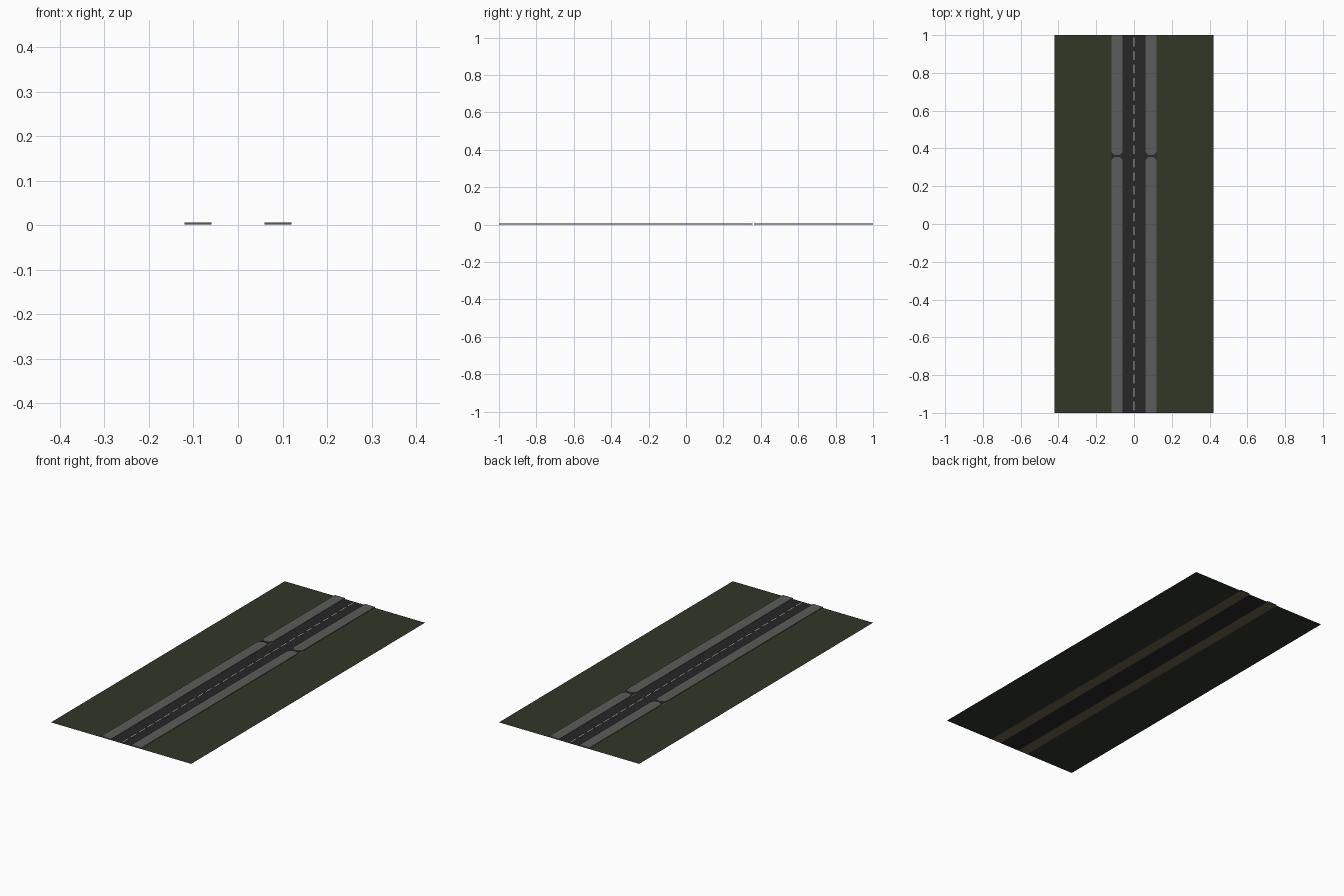
import bpy, bmesh, math

if "Cube" in bpy.data.objects:
    bpy.data.objects.remove(bpy.data.objects["Cube"])

def mat(name, rgb):
    m = bpy.data.materials.new(name)
    m.diffuse_color = tuple((c / 255) ** 2.2 for c in rgb) + (1,)
    m.use_nodes = True
    m.node_tree.nodes["Principled BSDF"].inputs["Base Color"].default_value = m.diffuse_color
    return m

GRASS = mat("dark_grass", (52, 58, 44))
ROAD = mat("asphalt", (43, 43, 44))
PAVE = mat("pavement_grey", (92, 92, 90))
BASE = mat("olive_base", (103, 99, 73))
LINE = mat("line_grey", (175, 175, 175))

HALF_ROAD, OUTER, EDGE = 0.06, 0.12, 0.42
KERB, CROSS_Y, GAP, R = 0.006, 0.36, 0.004, 0.028

def finish(name, bm, material):
    me = bpy.data.meshes.new(name)
    bm.to_mesh(me)
    bm.free()
    me.materials.append(material)
    ob = bpy.data.objects.new(name, me)
    bpy.context.collection.objects.link(ob)

def rect(bm, x0, x1, y0, y1, z):
    bm.faces.new([bm.verts.new((x, y, z)) for x, y in
                  ((x0, y0), (x1, y0), (x1, y1), (x0, y1))])

def plate(name, x0, x1, y0, y1, z, material):
    bm = bmesh.new()
    rect(bm, x0, x1, y0, y1, z)
    finish(name, bm, material)

def pavement(name, cx, y_end, y_round):
    """Slab with square corners at y_end and rounded corners at y_round."""
    w = (OUTER - HALF_ROAD) / 2
    d = 1 if y_round > y_end else -1
    pts = [(cx - w, y_end), (cx + w, y_end)]
    for start, sx in ((0, 1), (90, -1)):
        for i in range(7):
            a = math.radians(start + 15 * i)
            pts.append((cx + sx * (w - R) + R * math.cos(a),
                        y_round - d * R + d * R * math.sin(a)))
    bm = bmesh.new()
    f = bm.faces.new([bm.verts.new((x, y, 0.0015)) for x, y in pts])
    ext = bmesh.ops.extrude_face_region(bm, geom=[f], use_keep_orig=True)
    top = [g for g in ext["geom"] if isinstance(g, bmesh.types.BMVert)]
    for v in top:
        v.co.z = KERB
    bmesh.ops.recalc_face_normals(bm, faces=bm.faces)
    finish(name, bm, PAVE)

# Road surface
plate("road", -HALF_ROAD, HALF_ROAD, -1, 1, 0, ROAD)

for side, s in (("left", -1), ("right", 1)):
    # Grass verge
    xa, xb = sorted((s * OUTER, s * EDGE))
    plate(side + "_grass", xa, xb, -1, 1, 0, GRASS)
    # Base strip under the pavement and asphalt in the gap
    xa, xb = sorted((s * HALF_ROAD, s * OUTER))
    plate(side + "_base", xa, xb, -1, 1, 0, BASE)
    plate(side + "_crossing", xa, xb, CROSS_Y - 0.034, CROSS_Y + 0.034, 0.0025, ROAD)
    # Two pavement slabs
    cx = s * (HALF_ROAD + OUTER) / 2
    pavement(side + "_front_pavement", cx, -1, CROSS_Y - GAP)
    pavement(side + "_back_pavement", cx, 1, CROSS_Y + GAP)

# Dashed centre line
bm = bmesh.new()
N = 28
step = 2 / N
for i in range(N):
    y = -1 + (i + 0.5) * step
    rect(bm, -0.002, 0.002, y - step * 0.33, y + step * 0.33, 0.001)
finish("centre_line", bm, LINE)
